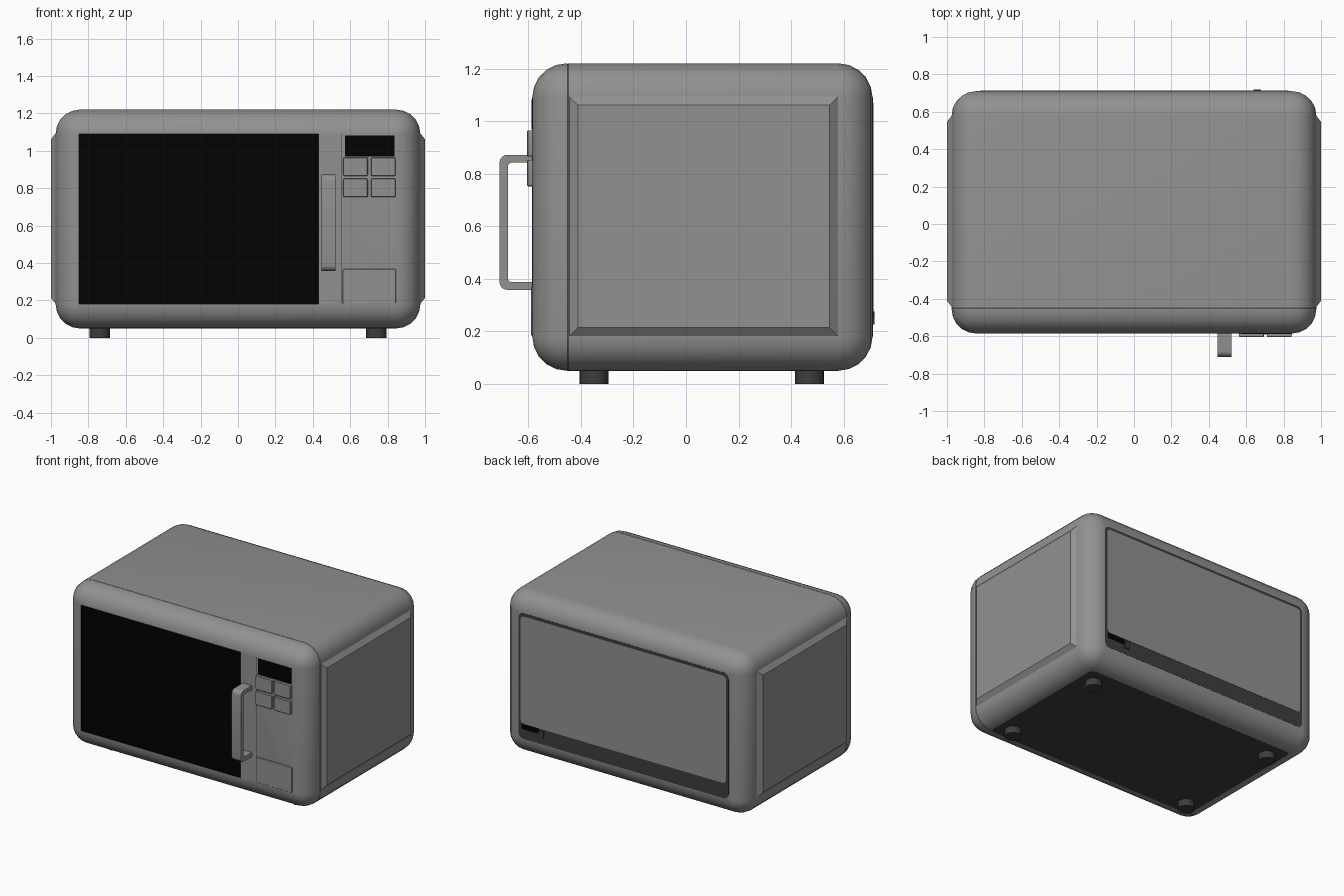
import bpy, bmesh, math
from mathutils import Vector

if "Cube" in bpy.data.objects:
    bpy.data.objects.remove(bpy.data.objects["Cube"], do_unlink=True)


def material(name, v):
    m = bpy.data.materials.new(name)
    m.use_nodes = True
    m.diffuse_color = (v, v, v, 1)
    m.node_tree.nodes["Principled BSDF"].inputs["Base Color"].default_value = (v, v, v, 1)
    return m


grey = material("body grey", 0.285)
dark = material("dark grey plastic", 0.047)
black = material("black glass", 0.0005)


def finish(name, bm, mat):
    bmesh.ops.recalc_face_normals(bm, faces=bm.faces[:])
    me = bpy.data.meshes.new(name)
    bm.to_mesh(me)
    bm.free()
    me.materials.append(mat)
    ob = bpy.data.objects.new(name, me)
    bpy.context.collection.objects.link(ob)
    bpy.ops.object.select_all(action='DESELECT')
    ob.select_set(True)
    bpy.context.view_layer.objects.active = ob
    bpy.ops.object.shade_smooth_by_angle(angle=math.radians(30))
    return ob


def loft(name, mat, axis, rect, radius, steps, seg=6):
    """Rounded rectangle swept along an axis; steps are (position, inset)."""
    a0, a1, b0, b1 = rect
    place = {"x": lambda a, b, t: (t, a, b),
             "y": lambda a, b, t: (a, t, b),
             "z": lambda a, b, t: (a, b, t)}[axis]
    bm = bmesh.new()
    rings = []
    for t, inset in steps:
        r = max(radius - inset, 0.0)
        c = inset + r
        corners = [(a1 - c, b1 - c), (a0 + c, b1 - c), (a0 + c, b0 + c), (a1 - c, b0 + c)]
        ring = []
        for k, (ca, cb) in enumerate(corners):
            for i in range(seg + 1):
                w = math.pi / 2 * (k + i / seg)
                ring.append(bm.verts.new(place(ca + r * math.cos(w), cb + r * math.sin(w), t)))
        rings.append(ring)
    for p, q in zip(rings, rings[1:]):
        for i in range(len(p)):
            j = (i + 1) % len(p)
            bm.faces.new((p[i], p[j], q[j], q[i]))
    bm.faces.new(rings[0])
    bm.faces.new(rings[-1])
    bmesh.ops.remove_doubles(bm, verts=bm.verts[:], dist=1e-5)
    return finish(name, bm, mat)


# Casing: rounded box with a fine seam behind the front shell
FRONT, BACK, R, SEG = -0.585, 0.71, 0.13, 5
arc = [math.pi / 2 * i / SEG for i in range(SEG + 1)]
steps = [(FRONT + R * (1 - math.cos(w)), R * (1 - math.sin(w))) for w in arc]
steps += [(-0.452, 0), (-0.45, 0.002), (-0.448, 0)]
steps += [(BACK - R * (1 - math.cos(w)), R * (1 - math.sin(w))) for w in reversed(arc)]
steps = [(t, min(d, R - 0.001)) for t, d in steps]
casing = loft("casing", grey, "y", (-0.975, 0.975, 0.05, 1.22), R, steps, SEG)

# Recessed black window, cut into the casing front
cutter = loft("window_cutter", black, "y", (-0.85, 0.43, 0.18, 1.09), 0,
              [(FRONT - 0.1, 0), (FRONT + 0.02, 0)], 1)
bpy.context.view_layer.objects.active = casing
cut = casing.modifiers.new("window", 'BOOLEAN')
cut.operation = 'DIFFERENCE'
cut.solver = 'EXACT'
cut.material_mode = 'TRANSFER'
cut.object = cutter
bpy.ops.object.modifier_apply(modifier=cut.name)
bpy.data.objects.remove(cutter, do_unlink=True)
bpy.ops.object.select_all(action='DESELECT')
casing.select_set(True)
bpy.ops.object.shade_smooth_by_angle(angle=math.radians(30))

# Raised side panels with sloped borders
for side, s in (("left", 1), ("right", -1)):
    loft(side + "_side_panel", grey, "x", (-0.445, 0.58, 0.18, 1.095), 0,
         [(s * 0.965, 0), (s * 0.974, 0), (s * 1.0, 0.034)], 1)


# Front display and panel seam
def front_plate(name, mat, rect, out, radius=0.0, bevel=0.0):
    loft(name, mat, "y", rect, radius,
         [(FRONT + 0.002, 0), (FRONT - out + bevel, 0), (FRONT - out, bevel)], 3)


front_plate("display", black, (0.573, 0.838, 0.97, 1.083), 0.004)
front_plate("door_seam", dark, (0.554, 0.557, 0.18, 1.09), 0.001)

# Two by two keypad and the large lower button
for row, z in enumerate((0.752, 0.865)):
    for col, x in enumerate((0.562, 0.71)):
        front_plate(f"key_{row}_{col}", grey, (x, x + 0.132, z, z + 0.1), 0.02, 0.008, 0.003)
front_plate("open_button", grey, (0.56, 0.845, 0.185, 0.368), 0.005, 0.008, 0.002)


# Handle: rounded bracket profile in the side plane, extruded across
def bracket(y_out, z0, z1, r):
    pts = [(FRONT + 0.005, z0)]
    for cz, start in ((z0 + r, -0.5), (z1 - r, -1.0)):
        for i in range(6):
            w = math.pi * (start - 0.5 * i / 5)
            pts.append((y_out + r + r * math.cos(w), cz + r * math.sin(w)))
    return pts + [(FRONT + 0.005, z1)]


bm = bmesh.new()
outer = [bm.verts.new((0.447, y, z)) for y, z in bracket(-0.71, 0.358, 0.872, 0.03)]
inner = [bm.verts.new((0.447, y, z)) for y, z in bracket(-0.678, 0.388, 0.842, 0.015)]
flat = [bm.faces.new((outer[i], outer[i + 1], inner[i + 1], inner[i]))
        for i in range(len(outer) - 1)]
ext = bmesh.ops.extrude_face_region(bm, geom=flat)
bmesh.ops.translate(bm, vec=Vector((0.073, 0, 0)),
                    verts=[v for v in ext["geom"] if isinstance(v, bmesh.types.BMVert)])
finish("door_handle", bm, grey)


# Back: dark surround, grey cover and cable outlet with its plug
def back_plate(name, mat, rect, out, radius=0.0):
    loft(name, mat, "y", rect, radius, [(BACK - 0.002, 0), (BACK + out, 0)], 4)


back_plate("back_surround", dark, (-0.84, 0.845, 0.18, 1.09), 0.001, 0.04)
back_plate("back_cover", grey, (-0.82, 0.825, 0.29, 1.07), 0.003, 0.025)
back_plate("cable_outlet", black, (0.68, 0.82, 0.25, 0.288), 0.003)
back_plate("cable_plug", dark, (0.64, 0.68, 0.225, 0.275), 0.008)

# Underside plate and feet
loft("base_plate", dark, "z", (-0.845, 0.845, -0.453, 0.58), 0.03, [(0.06, 0), (0.049, 0)])
for fx, sx in (("left", 0.74), ("right", -0.74)):
    for fy, y in (("front", -0.35), ("back", 0.47)):
        loft(f"{fy}_{fx}_foot", dark, "z", (sx - 0.055, sx + 0.055, y - 0.055, y + 0.055),
             0.055, [(0.052, 0), (0.0, 0)])
